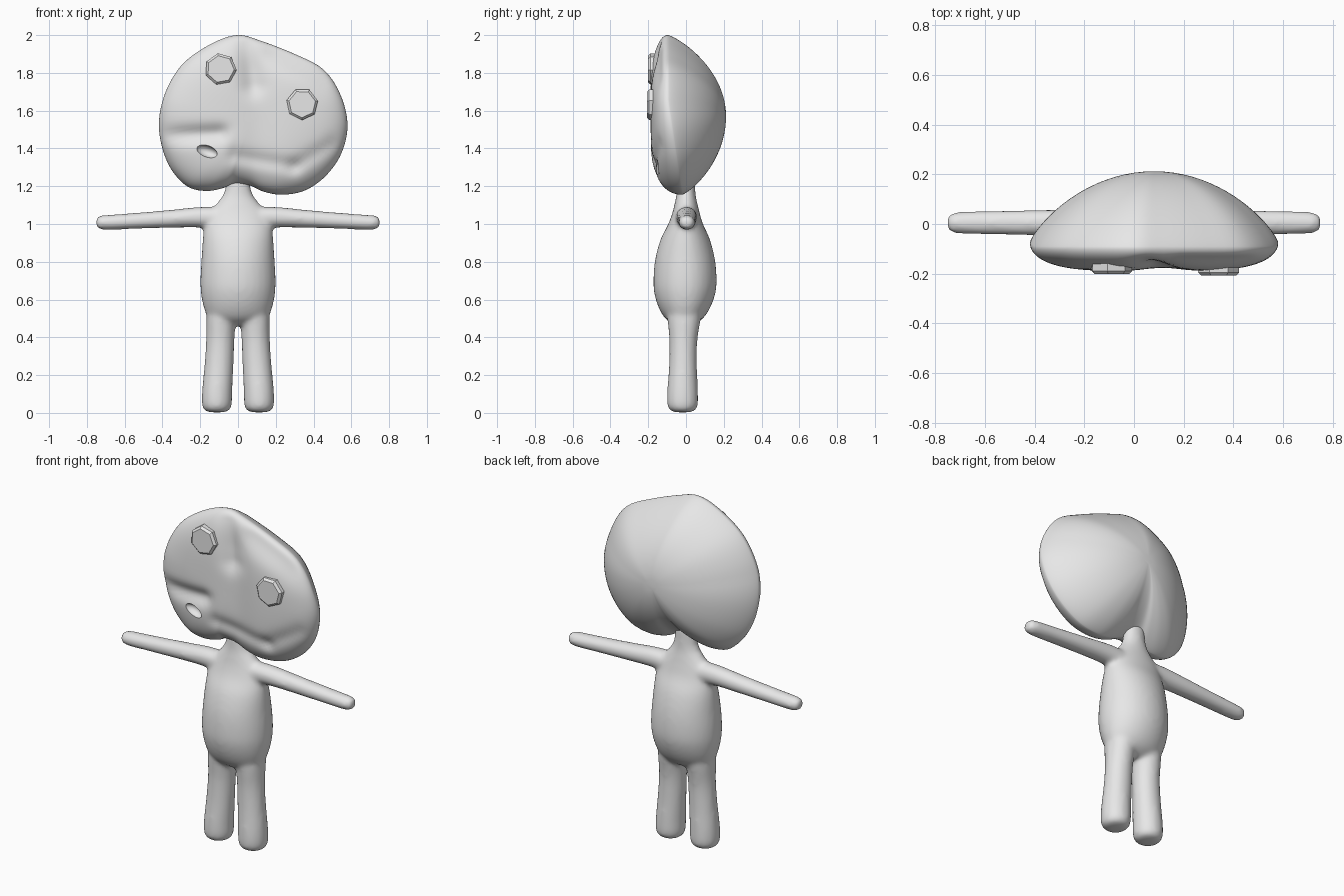
import bpy, bmesh, math
from mathutils import Vector

if "Cube" in bpy.data.objects:
    bpy.data.objects.remove(bpy.data.objects["Cube"])

grey = bpy.data.materials.new("plain_grey")
grey.diffuse_color = (0.8, 0.8, 0.8, 1)
grey.use_nodes = True
grey.node_tree.nodes["Principled BSDF"].inputs["Base Color"].default_value = grey.diffuse_color


def make_object(name, bm):
    bmesh.ops.recalc_face_normals(bm, faces=bm.faces)
    me = bpy.data.meshes.new(name)
    bm.to_mesh(me)
    bm.free()
    ob = bpy.data.objects.new(name, me)
    bpy.context.collection.objects.link(ob)
    me.materials.append(grey)
    return ob


def activate(ob):
    bpy.ops.object.select_all(action='DESELECT')
    ob.select_set(True)
    bpy.context.view_layer.objects.active = ob


def smooth(ob, angle=40):
    activate(ob)
    bpy.ops.object.shade_smooth_by_angle(angle=math.radians(angle))


def apply_modifiers(ob):
    activate(ob)
    for m in list(ob.modifiers):
        bpy.ops.object.modifier_apply(modifier=m.name)


def skin_rings(bm, rings):
    """Bridge closed rings of points and cap both ends."""
    loops = [[bm.verts.new(p) for p in ring] for ring in rings]
    n = len(loops[0])
    for a, b in zip(loops, loops[1:]):
        for i in range(n):
            j = (i + 1) % n
            bm.faces.new((a[i], a[j], b[j], b[i]))
    bm.faces.new(loops[0])
    bm.faces.new(loops[-1])


def spline(p0, p1, p2, p3, t):
    return 0.5 * (2 * p1 + (p2 - p0) * t + (2 * p0 - 5 * p1 + 4 * p2 - p3) * t * t
                  + (3 * p1 - p0 - 3 * p2 + p3) * t ** 3)


def limb(bm, rows, to_point, n=32, sub=4):
    """Rows of (t, centre a, radius a, centre b, radius b), smoothly interpolated."""
    rows = [Vector(r) for r in rows]
    rows = [rows[0]] + rows + [rows[-1]]
    fine = [spline(*rows[i:i + 4], k / sub) for i in range(len(rows) - 3) for k in range(sub)]
    fine.append(rows[-1])
    rings = []
    for t, ca, ra, cb, rb in fine:
        rings.append([to_point(t, ca + ra * math.cos(2 * math.pi * k / n),
                               cb + rb * math.sin(2 * math.pi * k / n)) for k in range(n)])
    skin_rings(bm, rings)


# Body: torso, legs and arms fused into one soft skin
bm = bmesh.new()
torso = [(0.465, 0, .09, -.01, .05), (0.50, 0, .155, -.01, .10), (0.56, 0, .182, -.008, .138),
         (0.64, 0, .197, -.006, .163), (0.72, 0, .199, -.005, .167), (0.82, 0, .193, -.005, .157),
         (0.92, 0, .187, -.004, .130), (1.00, 0, .178, -.002, .092), (1.06, 0, .155, 0, .072),
         (1.11, 0, .112, 0, .060), (1.15, 0, .082, 0, .052), (1.20, 0, .066, 0, .048),
         (1.28, 0, .06, 0, .045)]
limb(bm, torso, lambda t, a, b: (a, b, t))
leg = [(0.003, .112, .04, -.018, .04), (0.015, .112, .067, -.018, .068), (0.045, .112, .079, -.018, .081),
       (0.12, .110, .080, -.018, .081), (0.25, .101, .077, -.016, .074), (0.38, .094, .075, -.014, .074),
       (0.50, .090, .078, -.010, .088), (0.62, .085, .08, -.005, .09)]
arm = [(0.08, 0, .06, 1.03, .06), (0.20, .003, .056, 1.036, .055), (0.35, .005, .053, 1.028, .048),
       (0.52, .005, .049, 1.018, .043), (0.68, .005, .045, 1.009, .040), (0.73, .005, .040, 1.008, .036),
       (0.746, .005, .028, 1.008, .026), (0.752, .005, .012, 1.008, .012)]
for side in (-1, 1):
    limb(bm, leg, lambda t, a, b: (side * a, b, t))
    limb(bm, arm, lambda t, a, b: (side * t, a, b))
body = make_object("body", bm)
rm = body.modifiers.new("fuse", 'REMESH')
rm.mode = 'VOXEL'
rm.voxel_size = 0.012
sm = body.modifiers.new("soften", 'SMOOTH')
sm.factor = 0.5
sm.iterations = 10
apply_modifiers(body)
smooth(body, 60)

# Head: lopsided outline lofted to a flat face in front and a dome behind
outline = [(0, 2.0), (.12, 1.97), (.3, 1.9), (.45, 1.82), (.54, 1.69), (.58, 1.53), (.55, 1.38),
           (.47, 1.26), (.36, 1.18), (.24, 1.155), (.14, 1.17), (.06, 1.205), (-.02, 1.215),
           (-.08, 1.19), (-.17, 1.175), (-.27, 1.20), (-.36, 1.30), (-.41, 1.44), (-.415, 1.58),
           (-.37, 1.73), (-.28, 1.86), (-.13, 1.96)]
pts = [Vector(p) for p in outline]
m = len(pts)
rim = [spline(pts[i - 1], pts[i], pts[(i + 1) % m], pts[(i + 2) % m], k / 5)
       for i in range(m) for k in range(5)]
centre = Vector((0.08, 1.57))

# Face grooves: start, end, width, depth
grooves = [((-.46, 1.465), (-.10, 1.48), .045, .030), ((.05, 1.95), (.08, 1.74), .06, .028),
           ((-.02, 1.36), (.30, 1.305), .04, .014), ((.30, 1.305), (.50, 1.42), .04, .014),
           ((.11, 1.80), (.12, 1.25), .10, .014), ((.20, 1.92), (.46, 1.80), .07, .03)]


def dent(p):
    total = 0
    for a, b, w, d in grooves:
        a, b = Vector(a), Vector(b)
        f = max(0, min(1, (p - a).dot(b - a) / (b - a).length_squared))
        total += d * math.exp(-((p - a.lerp(b, f)).length / w) ** 2)
    return min(total, 0.05)


def head_ring(s, front):
    ring = []
    for q in rim:
        p = centre.lerp(q, s)
        edge = -0.02 - 0.075 * max(0, min(1, (q.y - 1.15) / 0.5))
        if front:
            y = edge - (0.19 + edge) * math.sqrt(max(0, 1 - s ** 4)) + dent(p) * (1 - s ** 8)
        else:
            y = edge + (0.212 - edge) * max(0, 1 - s * s) ** 0.8
        ring.append((p.x, y, p.y))
    return ring


steps = 30
front_s = [math.sin(math.pi / 2 * k / steps) for k in range(1, steps + 1)]
back_s = [math.sin(math.pi / 2 * k / 20) for k in range(19, 0, -1)]
bm = bmesh.new()
skin_rings(bm, [head_ring(s, True) for s in front_s] + [head_ring(s, False) for s in back_s])
head = make_object("head", bm)

# Mouth: small tilted oval pit cut into the face
bm = bmesh.new()
bmesh.ops.create_uvsphere(bm, u_segments=24, v_segments=12, radius=1)
cutter = make_object("mouth_cutter", bm)
cutter.scale = (0.058, 0.04, 0.031)
cutter.rotation_euler = (0, math.radians(20), 0)
cutter.location = (-0.165, -0.185, 1.385)
cutter.hide_render = True
cut = head.modifiers.new("mouth", 'BOOLEAN')
cut.operation = 'DIFFERENCE'
cut.solver = 'EXACT'
cut.object = cutter
bpy.context.view_layer.update()
apply_modifiers(head)
bpy.data.objects.remove(cutter)
smooth(head, 45)

# Eyes: seven-sided flat buttons with a bevelled edge
for name, x, z, y, turn in (("left_eye", -.092, 1.82, -.201, 100), ("right_eye", .34, 1.635, -.207, 12)):
    bm = bmesh.new()
    rings = []
    for r, yy in ((.085, y + .06), (.085, y + .012), (.072, y)):
        rings.append([(x + r * math.cos(math.radians(turn) + 2 * math.pi * k / 7), yy,
                       z + r * math.sin(math.radians(turn) + 2 * math.pi * k / 7)) for k in range(7)])
    skin_rings(bm, rings)
    make_object(name, bm)
